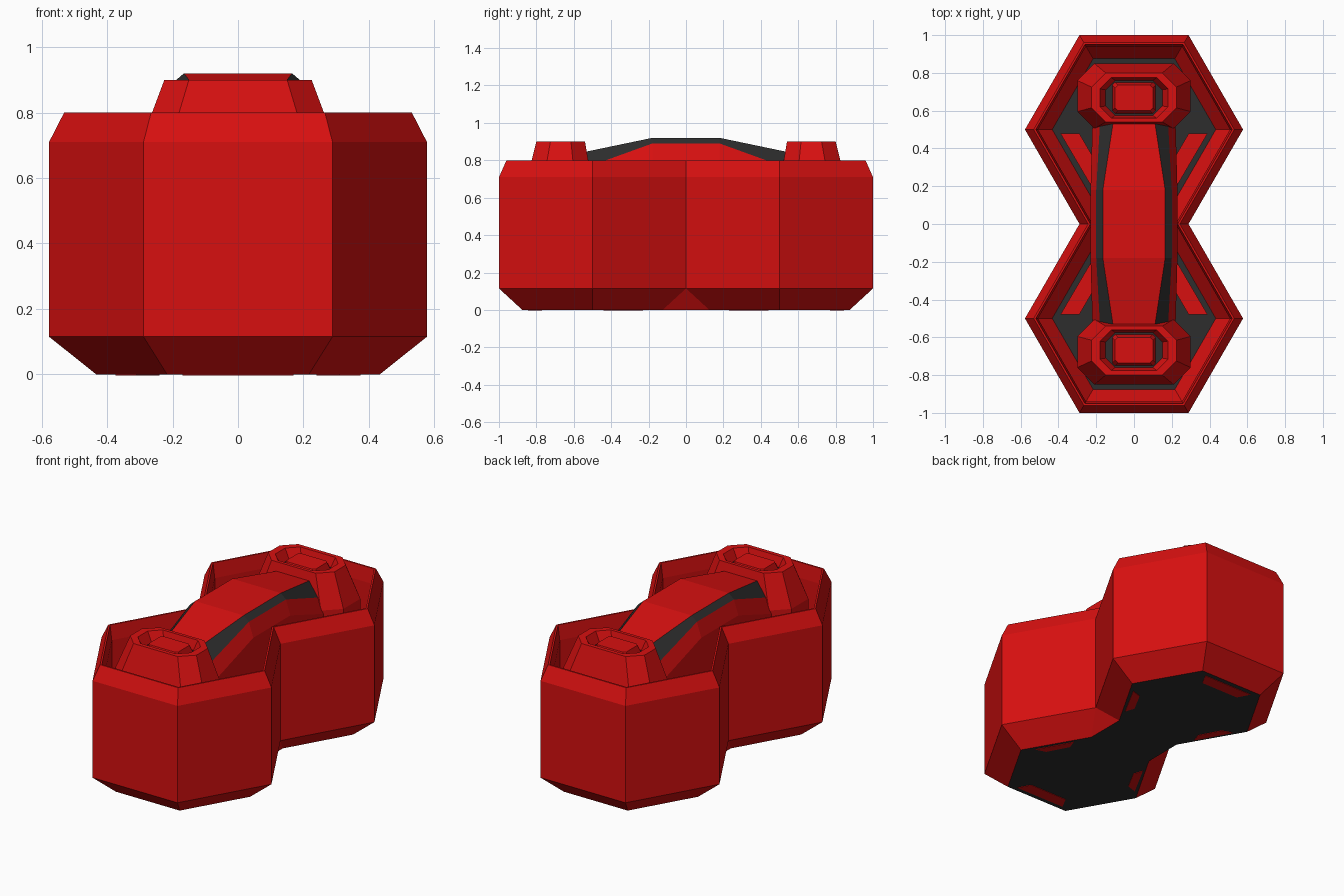
import bpy, bmesh, math

if "Cube" in bpy.data.objects:
    bpy.data.objects.remove(bpy.data.objects["Cube"], do_unlink=True)


def material(name, rgb):
    m = bpy.data.materials.new(name)
    m.use_nodes = True
    m.diffuse_color = (*rgb, 1)
    m.node_tree.nodes["Principled BSDF"].inputs["Base Color"].default_value = (*rgb, 1)
    return m


RED, DARK = 0, 1
MATS = [material("bright_red", (0.68, 0.005, 0.005)),
        material("charcoal", (0.027, 0.027, 0.027))]


def loft(name, rings, colours, start=None, end=None):
    """Skin closed rings; colours(segment, side) picks each face's material."""
    bm = bmesh.new()
    loops = [[bm.verts.new(p) for p in ring] for ring in rings]
    n = len(loops[0])
    for s, (a, b) in enumerate(zip(loops, loops[1:])):
        for i in range(n):
            j = (i + 1) % n
            f = bm.faces.new((a[i], a[j], b[j], b[i]))
            f.material_index = colours(s, i)
    for cap, loop in ((start, loops[0]), (end, loops[-1])):
        if cap is not None:
            bm.faces.new(loop).material_index = cap
    bmesh.ops.remove_doubles(bm, verts=bm.verts, dist=0.0005)
    bmesh.ops.recalc_face_normals(bm, faces=bm.faces)
    me = bpy.data.meshes.new(name)
    bm.to_mesh(me)
    bm.free()
    for m in MATS:
        me.materials.append(m)
    ob = bpy.data.objects.new(name, me)
    bpy.context.scene.collection.objects.link(ob)
    return ob


def prism(name, points, z0, z1, colour):
    rings = [[(x, y, z) for x, y in points] for z in (z0, z1)]
    return loft(name, rings, lambda s, i: colour, colour, colour)


def twin_hex(d, z, flat):
    """Outline of two joined hexagons, moved inward by d."""
    r = (0.5 - d) / math.cos(math.pi / 6)
    waist = (r / 2, d) if flat else (r - 0.5 / math.sqrt(3), 0)
    q = [waist, (r, 0.5), (r / 2, 1 - d)]
    half = q + [(-x, y) for x, y in reversed(q)]
    return [(x, y, z) for x, y in half + [(-x, -y) for x, y in half]]


# Open double-hexagon shell with a dark base and dark inner floor
steps = [(0.125, 0, True), (0, 0.115, False), (0, 0.71, False), (0.04, 0.8, False),
         (0.05, 0.8, False), (0.06, 0.71, False), (0.06, 0.13, False), (0.125, 0.03, True)]
loft("shell", [twin_hex(*s) for s in steps], lambda s, i: RED, DARK, DARK)


def octagon(w, y0, y1, cut, z, side):
    p = [(w - cut, y0), (w, y0 + cut), (w, y1 - cut), (w - cut, y1)]
    p += [(-x, y) for x, y in reversed(p)]
    return [(x, side * y, z) for x, y in p]


for side, label in ((-1, "front"), (1, "back")):
    # Tapered tower with a recessed top
    tower = [octagon(0.30, 0.505, 0.85, 0.09, 0.03, side),
             octagon(0.30, 0.505, 0.85, 0.09, 0.70, side),
             octagon(0.225, 0.54, 0.80, 0.075, 0.90, side),
             octagon(0.18, 0.56, 0.775, 0.06, 0.90, side),
             octagon(0.15, 0.575, 0.76, 0.05, 0.84, side)]
    loft(label + "_tower", tower, lambda s, i: RED, None, DARK)
    # Raised block in the recess
    loft(label + "_tower_block", [octagon(0.115, 0.585, 0.75, 0.015, 0.84, side),
                                  octagon(0.10, 0.60, 0.735, 0.015, 0.885, side)],
         lambda s, i: RED, None, RED)
    # Red plate at the end of the base
    prism(label + "_base_plate", [(-0.17, side * 0.845), (0.17, side * 0.845),
                                  (0.13, side * 0.77), (-0.13, side * 0.77)],
          -0.0, -0.003, RED)
    for flip, hand in ((1, "left"), (-1, "right")):
        # Red panels beside the waist, inside and underneath
        panel = [(0.39, 0.48), (0.29, 0.48), (0.22, 0.36), (0.22, 0.19)]
        prism(f"{label}_{hand}_floor_panel", [(flip * x, side * y) for x, y in panel],
              0.03, 0.038, RED)
        under = [(0.375, 0.44), (0.31, 0.42), (0.24, 0.29), (0.26, 0.23)]
        prism(f"{label}_{hand}_base_plate", [(flip * x, side * y) for x, y in under],
              0, -0.003, RED)


# Arched central spine: red top, dark bevels, red lower sides
def spine_section(y, top_w, top_z, mid_w, mid_z, low_w):
    p = [(low_w, 0.03), (low_w, mid_z - 0.09), (mid_w, mid_z), (top_w, top_z)]
    p += [(-x, z) for x, z in reversed(p)]
    return [(x, y, z) for x, z in p]


end = (0.11, 0.845, 0.18, 0.76, 0.22)
crest = (0.165, 0.92, 0.20, 0.89, 0.23)
sections = [spine_section(-0.54, *end), spine_section(-0.18, *crest),
            spine_section(0.18, *crest), spine_section(0.54, *end)]
loft("spine", sections, lambda s, i: DARK if i in (2, 4) else RED, DARK, DARK)
